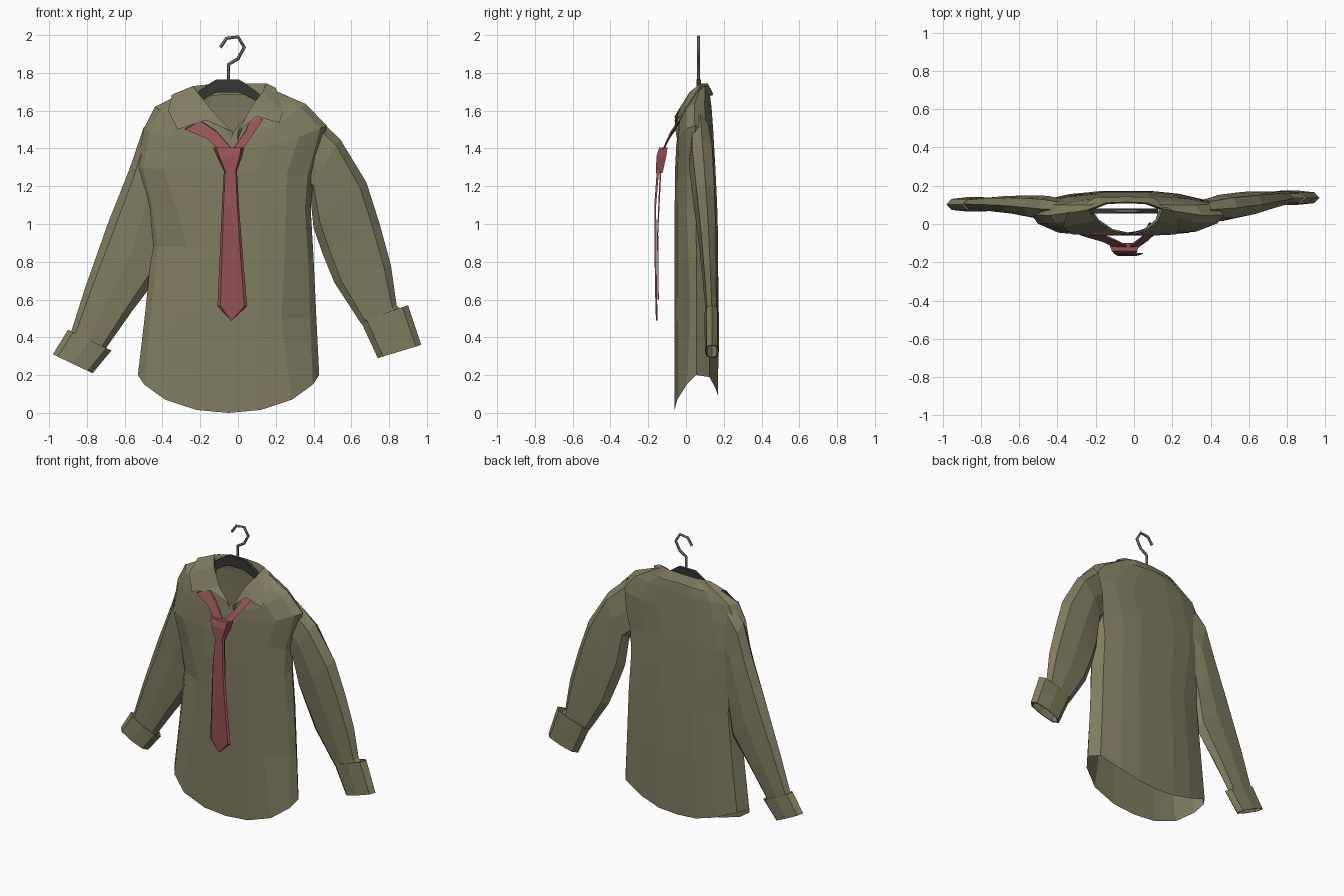
import bpy, bmesh, math
from mathutils import Vector


def material(name, rgb):
    m = bpy.data.materials.new(name)
    m.diffuse_color = (*rgb, 1)
    return m


OLIVE = material("olive_cloth", (0.22, 0.205, 0.12))
RED = material("red_cloth", (0.30, 0.085, 0.09))
DARK = material("dark_plastic", (0.035, 0.035, 0.035))
STEEL = material("steel", (0.12, 0.12, 0.13))


def loft(name, rings, mat, closed=True, caps=False):
    """Skin a list of equal-length point rings with flat faces."""
    bm = bmesh.new()
    rows = [[bm.verts.new(p) for p in r] for r in rings]
    n = len(rows[0])
    for a, b in zip(rows, rows[1:]):
        for i in range(n if closed else n - 1):
            j = (i + 1) % n
            bm.faces.new((a[i], a[j], b[j], b[i]))
    if caps:
        bm.faces.new(rows[0])
        bm.faces.new(rows[-1])
    bmesh.ops.recalc_face_normals(bm, faces=bm.faces)
    me = bpy.data.meshes.new(name)
    bm.to_mesh(me)
    bm.free()
    me.materials.append(mat)
    ob = bpy.data.objects.new(name, me)
    bpy.context.collection.objects.link(ob)
    return ob


# Torso: half section as (side, depth, hem height, neck y, neck z)
HALF = [(0, 0, 0.0, -0.045, 1.47), (.35, 0, .015, -.035, 1.55), (.7, .06, .07, -.005, 1.63),
        (.93, .28, .15, .05, 1.69), (1, .5, .20, .075, 1.72), (.9, .8, .19, .10, 1.73),
        (.6, .94, .13, .115, 1.73), (.3, 1, .09, .12, 1.73), (0, 1, .08, .12, 1.73)]
SECTION = HALF + [(-u, v, h, y, z) for u, v, h, y, z in HALF[-2:0:-1]]


def torso_ring(xl, xr, yf, yb, zf, zl, zr, zb, fold_l=0, fold_r=0):
    """fold_l and fold_r pull the front corner inward to make a side crease."""
    pts = []
    for u, v, *_ in SECTION:
        fold = fold_l if u < 0 else fold_r
        if v < .1 and abs(u) > .5:
            u, v = u * (1 - fold), v * (1 - fold)
        elif v == .28:
            v += fold * .5
        zc, zs = zf + (zb - zf) * v, zl if u < 0 else zr
        pts.append(((xl + xr) / 2 + u * (xr - xl) / 2, yf + v * (yb - yf),
                    zc + (zs - zc) * u * u))
    return pts


hem = [(-.05 + .48 * u, -.06 + v * .23, h) for u, v, h, _, _ in SECTION]
neck = [(-.04 + .2 * u, y, z) for u, _, _, y, z in SECTION]
body = [(-.495, .415, -.06, .172, .5, .5, .5, .5, .1, .15),
        (-.455, .40, -.06, .17, .88, .88, .82, .85, .18, .08),
        (-.485, .385, -.06, .165, 1.08, 1.08, 1.08, 1.08, .1),
        (-.535, .40, -.058, .155, 1.28, 1.3, 1.25, 1.3),
        (-.50, .47, -.052, .145, 1.40, 1.5, 1.52, 1.48),
        (-.44, .36, -.045, .135, 1.45, 1.62, 1.635, 1.62)]
loft("shirt_body", [hem] + [torso_ring(*b) for b in body] + [neck], OLIVE)


# Sleeves and cuffs: each ring runs from an outer to an inner point in the x-z plane
def tube_ring(xo, zo, xi, zi, yf, yb, scale=1.0):
    pts = []
    for k in range(8):
        a = math.tau * k / 8
        c = math.copysign(abs(math.cos(a)) ** .8, math.cos(a)) * scale
        s = math.copysign(abs(math.sin(a)) ** .8, math.sin(a)) * scale
        pts.append(((xo + xi) / 2 + c * (xo - xi) / 2, (yf + yb) / 2 + s * (yb - yf) / 2,
                    (zo + zi) / 2 + c * (zo - zi) / 2))
    return pts


left = [(-.41, 1.61, -.34, 1.10, .02, .13), (-.50, 1.51, -.38, 1.05, .015, .145),
        (-.575, 1.29, -.40, .92, .025, .15), (-.69, 1.0, -.43, .71, .045, .15),
        (-.81, .66, -.56, .54, .06, .145), (-.88, .44, -.69, .355, .072, .136),
        (-.91, .38, -.72, .295, .075, .133)]
right = [(.40, 1.58, .34, 1.20, .02, .13), (.54, 1.45, .38, 1.17, .015, .155),
         (.68, 1.22, .40, .98, .04, .165), (.75, 1.0, .445, .85, .065, .17),
         (.81, .78, .51, .69, .085, .17), (.84, .57, .65, .475, .105, .168),
         (.90, .50, .70, .43, .106, .167)]
cuffs = {"left": [(-.90, .44, -.67, .33, .065, .14), (-.98, .31, -.77, .21, .065, .14)],
         "right": [(.90, .57, .65, .485, .098, .175), (.97, .36, .74, .29, .10, .175)]}
for side, data in (("left", left), ("right", right)):
    loft(side + "_sleeve", [tube_ring(*d) for d in data], OLIVE)
    top, end = cuffs[side]
    loft(side + "_cuff", [tube_ring(*data[-1]), tube_ring(*top, .9), tube_ring(*top),
                          tube_ring(*end), tube_ring(*end, .88), tube_ring(*data[-1], .98)], OLIVE)

# Folded collar: inner stand, fold line, outer edge
fold = [(-.03, -.055, 1.49), (-.12, -.035, 1.58), (-.20, .02, 1.68), (-.24, .075, 1.73),
        (-.15, .11, 1.74), (-.04, .115, 1.745), (.07, .11, 1.745), (.15, .08, 1.745),
        (.13, .02, 1.70), (.07, -.03, 1.62), (.0, -.055, 1.49)]
outer = [(-.17, -.06, 1.55), (-.32, -.055, 1.50), (-.37, -.015, 1.60), (-.35, .055, 1.685),
         (-.20, .14, 1.68), (-.04, .143, 1.69), (.10, .14, 1.68), (.20, .07, 1.72),
         (.24, -.01, 1.60), (.22, -.055, 1.535), (.10, -.06, 1.57)]
stand = [(-.04 + (x + .04) * .9, y * .9 + .005, z - .06) for x, y, z in fold]
loft("collar", [stand, fold, outer], OLIVE, closed=False)


# Tie: thin lofted strips
def slab(cx, z, hw, y, t):
    return [(cx - hw, y + t, z), (cx - hw * .8, y - t, z), (cx + hw * .8, y - t, z), (cx + hw, y + t, z)]


loft("tie_knot", [slab(-.05, 1.405, .082, -.12, .022), slab(-.045, 1.36, .068, -.13, .026),
                  slab(-.04, 1.27, .03, -.142, .018)], RED, caps=True)
loft("tie_blade", [slab(-.04, 1.29, .034, -.148, .006), slab(-.04, 1.10, .045, -.163, .005),
                   slab(-.035, .80, .063, -.161, .005), slab(-.03, .565, .079, -.157, .005),
                   slab(-.035, .49, .003, -.155, .004)], RED, caps=True)
loft("tie_tail", [slab(-.035, 1.28, .025, -.135, .004), slab(-.03, .95, .038, -.15, .003),
                  slab(-.025, .60, .045, -.147, .003)], RED, caps=True)


def band(name, pairs):
    rings = []
    for a, b in pairs:
        a, b, off = Vector(a), Vector(b), Vector((0, .01, .004))
        rings.append([a, b, b + off, a + off])
    loft(name, rings, RED, caps=True)


band("tie_band_left", [((-.20, -.045, 1.545), (-.28, -.06, 1.50)),
                       ((-.11, -.085, 1.485), (-.16, -.095, 1.45)),
                       ((-.04, -.12, 1.405), (-.10, -.125, 1.39))])
band("tie_band_right", [((.08, .0, 1.585), (.13, -.035, 1.55)),
                        ((.04, -.075, 1.49), (.07, -.09, 1.46)),
                        ((-.02, -.12, 1.405), (.02, -.125, 1.39))])

# Hanger plate: paired upper and lower profile points given a little depth
profile = [(-.235, 1.685, 1.645), (-.20, 1.71, 1.645), (-.14, 1.75, 1.685), (-.115, 1.765, 1.695),
           (.005, 1.765, 1.695), (.03, 1.75, 1.685), (.10, 1.70, 1.65), (.125, 1.675, 1.64)]
loft("hanger", [[(x, .055, a), (x, .08, a), (x, .08, b), (x, .055, b)] for x, a, b in profile],
     DARK, caps=True)

# Hanger hook
hook_path = [(-.05, 1.75), (-.05, 1.845), (.0, 1.875), (.033, 1.935), (.0, 1.991),
             (-.06, 1.983), (-.093, 1.935)]
cu = bpy.data.curves.new("hanger_hook", "CURVE")
cu.dimensions = "3D"
cu.bevel_depth = .009
cu.bevel_resolution = 1
cu.use_fill_caps = True
sp = cu.splines.new("POLY")
sp.points.add(len(hook_path) - 1)
for p, (x, z) in zip(sp.points, hook_path):
    p.co = (x, .067, z, 1)
cu.materials.append(STEEL)
bpy.context.collection.objects.link(bpy.data.objects.new("hanger_hook", cu))
